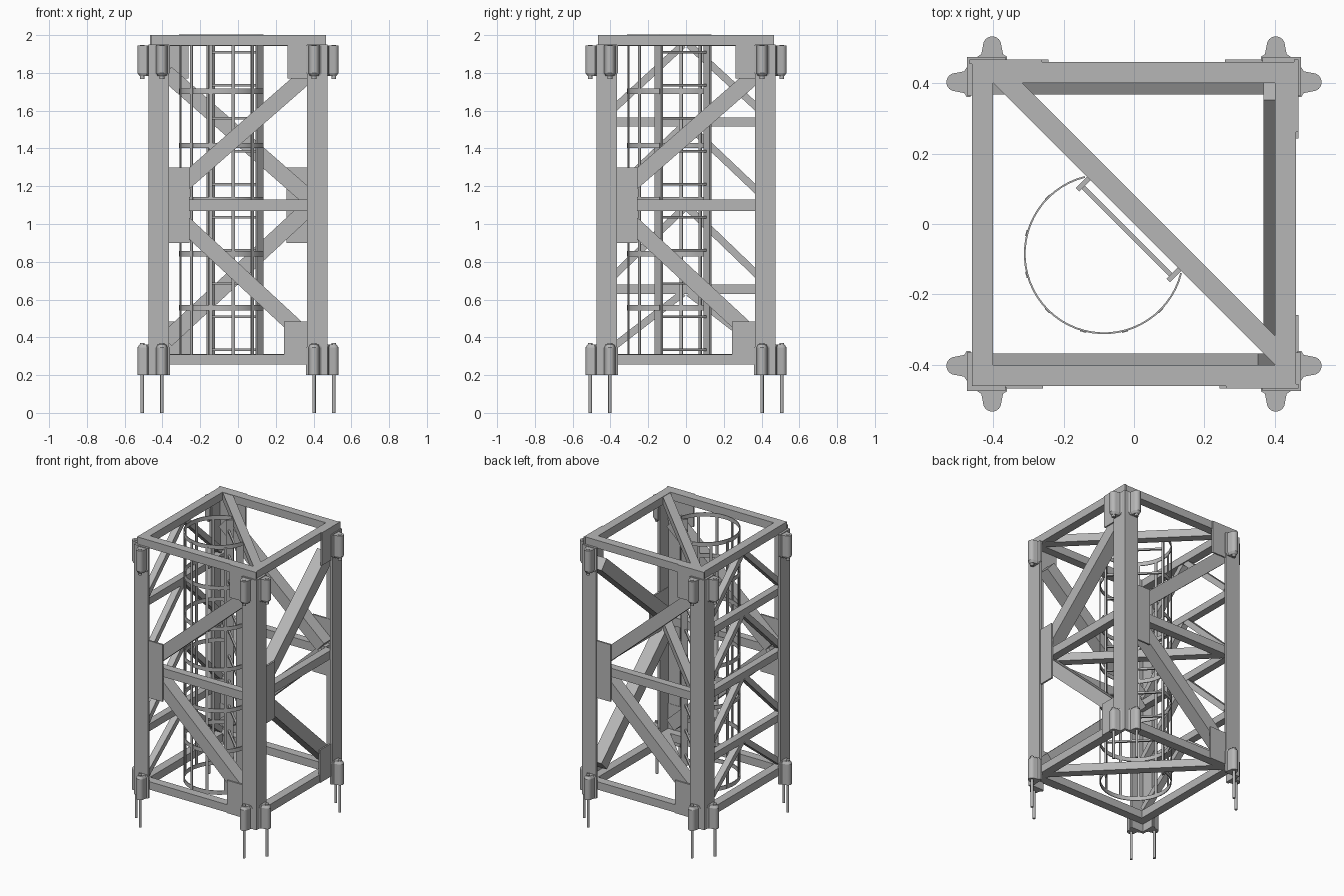
import bpy, bmesh
from math import pi, sin, cos, radians
from mathutils import Vector, Matrix

cube = bpy.data.objects.get("Cube")
if cube:
    bpy.data.objects.remove(cube, do_unlink=True)

steel = bpy.data.materials.new("grey_steel")
steel.use_nodes = True
GREY = (0.47, 0.47, 0.47, 1)
steel.diffuse_color = GREY
steel.node_tree.nodes["Principled BSDF"].inputs["Base Color"].default_value = GREY

Z = Vector((0, 0, 1))
SIDES = ("front", "left", "back", "right")


def turn(i):
    return Matrix.Rotation(i * pi / 2, 4, "Z")


def finish(name, bm, matrix=None, smooth=False):
    if matrix:
        bm.transform(matrix)
    bmesh.ops.recalc_face_normals(bm, faces=bm.faces)
    mesh = bpy.data.meshes.new(name)
    bm.to_mesh(mesh)
    bm.free()
    mesh.materials.append(steel)
    obj = bpy.data.objects.new(name, mesh)
    bpy.context.collection.objects.link(obj)
    if smooth:
        bpy.ops.object.select_all(action="DESELECT")
        obj.select_set(True)
        bpy.context.view_layer.objects.active = obj
        bpy.ops.object.shade_smooth_by_angle()
    return obj


def add_box(bm, lo, hi):
    lo, hi = Vector(lo), Vector(hi)
    size = hi - lo
    bmesh.ops.create_cube(bm, size=1, matrix=Matrix.Translation((lo + hi) / 2)
                          @ Matrix.Diagonal((*size, 1)))


def add_bar(bm, p, q, width, depth, normal):
    """Square bar from p to q; depth is measured along normal."""
    p, q, n = Vector(p), Vector(q), Vector(normal).normalized()
    along = (q - p).normalized()
    rot = Matrix((along, n.cross(along), n)).transposed().to_4x4()
    bmesh.ops.create_cube(bm, size=1, matrix=Matrix.Translation((p + q) / 2) @ rot
                          @ Matrix.Diagonal(((q - p).length, width, depth, 1)))


def add_rod(bm, x, y, z0, z1, r):
    bmesh.ops.create_cone(bm, cap_ends=True, segments=16, radius1=r, radius2=r,
                          depth=z1 - z0, matrix=Matrix.Translation((x, y, (z0 + z1) / 2)))


def add_prism(bm, points, z0, z1):
    face = bm.faces.new([bm.verts.new((x, y, z0)) for x, y in points])
    out = bmesh.ops.extrude_face_region(bm, geom=[face])
    verts = [v for v in out["geom"] if isinstance(v, bmesh.types.BMVert)]
    bmesh.ops.translate(bm, verts=verts, vec=(0, 0, z1 - z0))
    return verts


# Corner columns: angle sections
OUT, IN, T = 0.475, 0.365, 0.018
for i in range(4):
    bm = bmesh.new()
    add_prism(bm, [(-OUT, -OUT), (-IN, -OUT), (-IN, -OUT + T), (-OUT + T, -OUT + T),
                   (-OUT + T, -IN), (-OUT, -IN)], 0.2, 1.95)
    finish(f"column_{SIDES[i]}", bm, turn(i))

# Top and bottom square frames
for name, z0, z1 in (("top_frame", 1.945, 2.0), ("bottom_frame", 0.255, 0.31)):
    bm = bmesh.new()
    for s in (-1, 1):
        add_box(bm, (-0.46, s * 0.43 - 0.03, z0), (0.46, s * 0.43 + 0.03, z1))
        add_box(bm, (s * 0.43 - 0.03, -0.4, z0), (s * 0.43 + 0.03, 0.4, z1))
    finish(name, bm)

# Heavy bracing on three sides
FRONT = (0, -1, 0)
for i in range(3):
    bm = bmesh.new()
    add_bar(bm, (-0.38, -0.413, 1.135), (0.38, -0.413, 1.80), 0.085, 0.09, FRONT)
    add_bar(bm, (-0.38, -0.413, 1.09), (0.38, -0.413, 0.385), 0.085, 0.09, FRONT)
    finish(f"diagonals_{SIDES[i]}", bm, turn(i))
    bm = bmesh.new()
    add_box(bm, (-0.4, -0.455, 1.07), (0.4, -0.4, 1.13))
    finish(f"middle_rail_{SIDES[i]}", bm, turn(i))
    bm = bmesh.new()
    for x0, x1, z0, z1 in ((-0.46, -0.258, 0.9, 1.3), (0.262, 0.467, 1.77, 2.0),
                           (0.243, 0.46, 0.255, 0.485)):
        add_box(bm, (x0, -0.467, z0), (x1, -0.455, z1))
    finish(f"gussets_{SIDES[i]}", bm, turn(i))

# Light bracing on the fourth side: rails and inverted V struts
LEVELS = (0.285, 0.655, 1.1, 1.54, 1.97)
rails, struts = bmesh.new(), bmesh.new()
for low, high in zip(LEVELS, LEVELS[1:]):
    if high < 1.9:
        add_box(rails, (-0.46, -0.455, high - 0.025), (0.46, -0.405, high + 0.025))
    for s in (-1, 1):
        add_bar(struts, (s * 0.41, -0.43, low + 0.045), (s * 0.015, -0.43, high - 0.02),
                0.038, 0.045, FRONT)
finish("light_rails", rails, turn(3))
finish("light_struts", struts, turn(3))

# Horizontal diagonal beams
across = Vector((1, 1, 0)).normalized()
along = Vector((1, -1, 0)).normalized()
for name, z in (("top", 1.97), ("middle", 1.1), ("bottom", 0.283)):
    bm = bmesh.new()
    c = across * 0.03 + Z * z
    add_bar(bm, c - along * 0.565, c + along * 0.565, 0.058, 0.055, Z)
    finish(f"cross_beam_{name}", bm)

# Ladder
bm = bmesh.new()
centre = across * -0.022
for s in (-1, 1):
    p = centre + along * s * 0.182
    add_bar(bm, p + Z * 0.26, p + Z * 1.985, 0.014, 0.046, across)
finish("ladder_rails", bm)
bm = bmesh.new()
for k in range(10):
    c = centre - across * 0.006 + Z * (0.335 + 0.175 * k)
    add_bar(bm, c - along * 0.18, c + along * 0.18, 0.013, 0.013, Z)
finish("ladder_rungs", bm)

# Safety cage: hoops and upright straps
CX, R = -0.085, 0.228


def ring_point(deg, r, z):
    a = radians(deg)
    return Vector((CX + r * cos(a), CX + r * sin(a), z))


bm = bmesh.new()
STEPS = 40
for k in range(7):
    z = 0.27 + 0.2865 * k
    rows = [[bm.verts.new(ring_point(104 + 242 * j / STEPS, R - dr, z + dz))
             for dr, dz in ((0, -0.014), (0, 0.014), (0.005, 0.014), (0.005, -0.014))]
            for j in range(STEPS + 1)]
    for a, b in zip(rows, rows[1:]):
        for m in range(4):
            n = (m + 1) % 4
            bm.faces.new((a[m], a[n], b[n], b[m]))
    bm.faces.new(rows[0])
    bm.faces.new(rows[-1])
finish("cage_hoops", bm, smooth=True)
bm = bmesh.new()
for deg in range(135, 316, 30):
    radial = ring_point(deg, 1, 0) - ring_point(deg, 0, 0)
    add_bar(bm, ring_point(deg, R - 0.001, 0.26), ring_point(deg, R - 0.001, 1.985),
            0.018, 0.006, radial)
finish("cage_straps", bm)

# Bolt sleeves with flared feet, two per corner, top and bottom
SX, SY, SR = 0.403, -0.507, 0.026
arc = [(SX + SR * cos(a), SY + SR * sin(a)) for a in (pi + pi * k / 12 for k in range(13))]
profile = [(SX - 0.042, -0.465), (SX - 0.042, -0.476), (SX - 0.031, -0.482)] + arc + [
    (SX + 0.031, -0.482), (SX + 0.042, -0.476), (SX + 0.042, -0.465)]
for i in range(4):
    sleeves, bolts = bmesh.new(), bmesh.new()
    for s in (-1, 1):
        points = [(s * x, y) for x, y in profile]
        for z0, z1, z2 in ((0.2, 0.345, 0.362), (1.945, 1.8, 1.783)):
            add_prism(sleeves, points, z0, z1)
            # tapered end
            tip = add_prism(sleeves, points, z1, z2)
            pivot = Matrix.Translation((-s * SX, -SY - 0.015, 0))
            bmesh.ops.scale(sleeves, verts=tip, vec=(0.7, 0.7, 1), space=pivot)
        add_rod(bolts, s * SX, SY, 0, 0.37, 0.009)
        add_rod(bolts, s * SX, SY, 0.35, 0.37, 0.013)
        add_rod(bolts, s * SX, SY, 1.768, 1.948, 0.013)
    finish(f"bolt_sleeves_{SIDES[i]}", sleeves, turn(i), smooth=True)
    finish(f"bolts_{SIDES[i]}", bolts, turn(i), smooth=True)
